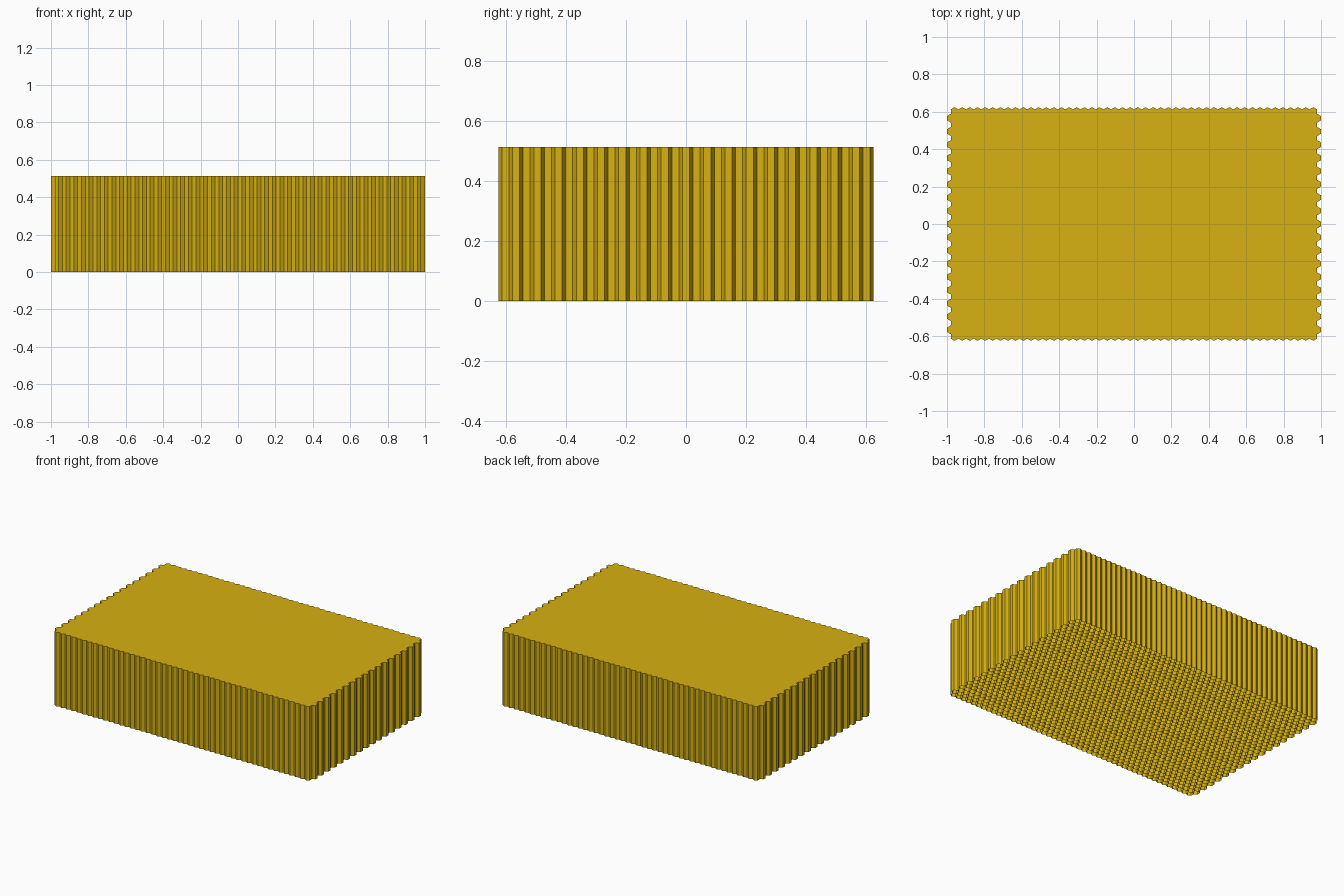
import bpy
import bmesh
import math

if "Cube" in bpy.data.objects:
    bpy.data.objects.remove(bpy.data.objects["Cube"])

COLS, ROWS = 49, 35            # cells in a long row, number of rows
HEIGHT = 0.513
PITCH = 2.0 / COLS             # distance across the flats of one cell
RADIUS = PITCH / math.sqrt(3)
ROW_STEP = RADIUS * 1.5


def add_cell(bm, cx, cy):
    """Hexagonal cell: closed on top, open at the bottom."""
    ring = [(cx + RADIUS * math.sin(k * math.pi / 3),
             cy + RADIUS * math.cos(k * math.pi / 3)) for k in range(6, 0, -1)]
    low = [bm.verts.new((x, y, 0)) for x, y in ring]
    high = [bm.verts.new((x, y, HEIGHT)) for x, y in ring]
    bm.faces.new(high)
    for i in range(6):
        j = (i + 1) % 6
        bm.faces.new((low[i], low[j], high[j], high[i]))


# Staggered rows: the outermost rows are one cell shorter
bm = bmesh.new()
for row in range(ROWS):
    count = COLS - 1 if row % 2 == 0 else COLS
    y = (row - (ROWS - 1) / 2) * ROW_STEP
    for col in range(count):
        add_cell(bm, (col - (count - 1) / 2) * PITCH, y)

mesh = bpy.data.meshes.new("honeycomb_block")
bm.to_mesh(mesh)
bm.free()

# Golden yellow finish
gold = bpy.data.materials.new("golden_wax")
gold.diffuse_color = (0.68, 0.44, 0.006, 1)
gold.use_nodes = True
gold.node_tree.nodes["Principled BSDF"].inputs["Base Color"].default_value = gold.diffuse_color
mesh.materials.append(gold)

block = bpy.data.objects.new("honeycomb_block", mesh)
bpy.context.collection.objects.link(block)
